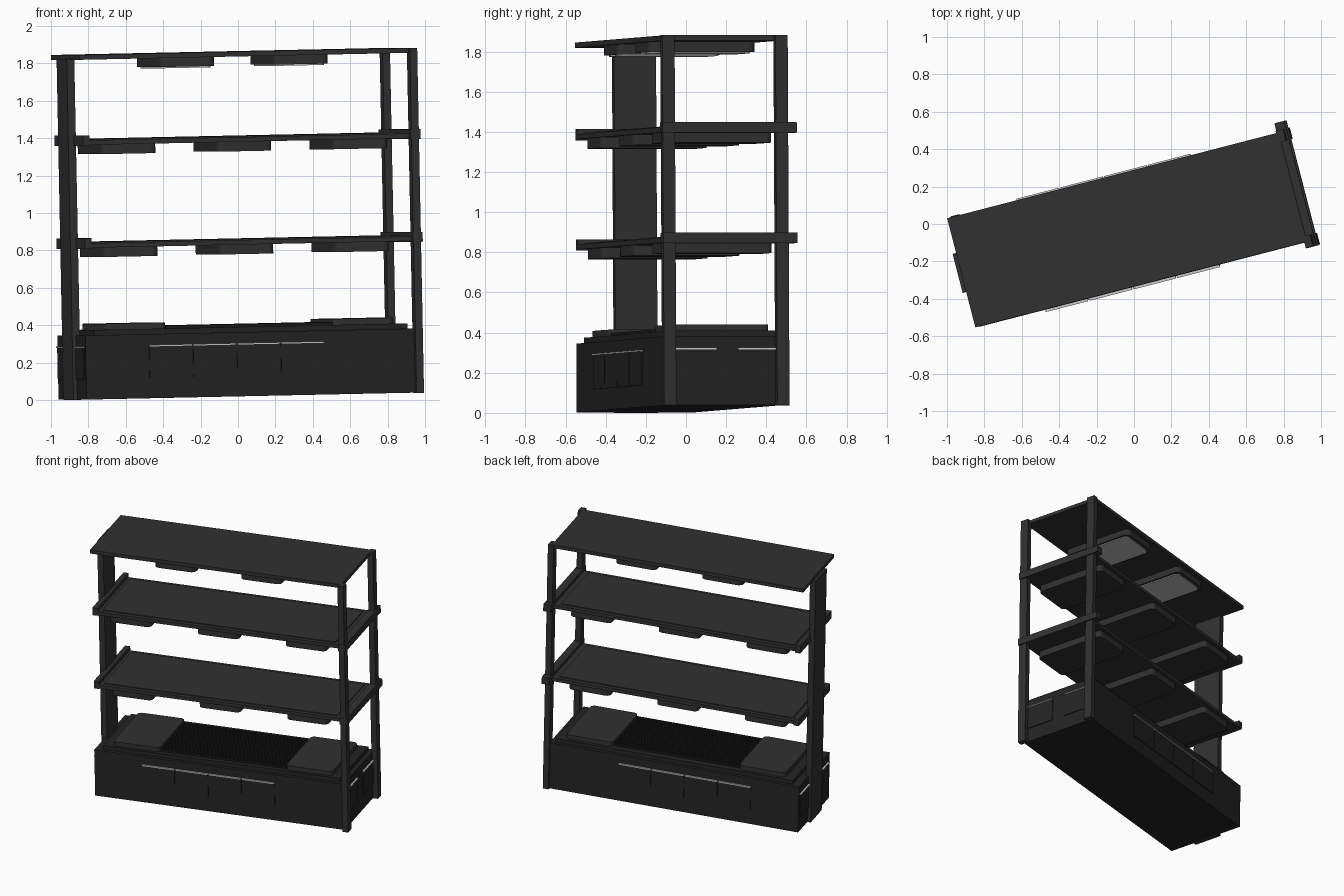
import bpy, bmesh, math
from mathutils import Matrix

if "Cube" in bpy.data.objects:
    bpy.data.objects.remove(bpy.data.objects["Cube"])

# The whole unit is turned in plan and leans slightly along its length
PLACE = (Matrix.Translation((0, 0, 0.019)) @ Matrix.Rotation(math.radians(14.5), 4, 'Z')
         @ Matrix.Rotation(-0.0205, 4, 'Y'))


def material(name, v):
    m = bpy.data.materials.new(name)
    m.diffuse_color = (v, v, v, 1)
    m.use_nodes = True
    m.node_tree.nodes["Principled BSDF"].inputs["Base Color"].default_value = m.diffuse_color
    return m


FRAME = material("frame_dark", 0.03)
BASE = material("base_black", 0.017)
SLAT = material("slat_black", 0.01)
LAMP = material("lamp_grey", 0.5)
HANDLE = material("handle_pale", 0.75)


def box(name, u, v, w, mat, radius=0.0):
    """Box from (min, max) ranges; radius rounds the upright corners."""
    bm = bmesh.new()
    bmesh.ops.create_cube(bm, size=1)
    for p in bm.verts:
        for i, (a, b) in enumerate((u, v, w)):
            p.co[i] = a if p.co[i] < 0 else b
    if radius:
        up = [e for e in bm.edges
              if abs(e.verts[0].co.z - e.verts[1].co.z) > 1e-6]
        bmesh.ops.bevel(bm, geom=up, offset=radius, segments=4,
                        profile=0.5, affect='EDGES')
    mesh = bpy.data.meshes.new(name)
    bm.to_mesh(mesh)
    bm.free()
    mesh.materials.append(mat)
    ob = bpy.data.objects.new(name, mesh)
    bpy.context.collection.objects.link(ob)
    ob.matrix_world = PLACE
    return ob


U0, U1, V0, V1 = -0.92, 0.90, -0.325, 0.275

# Base cabinet with stepped top
box("base_cabinet", (U0, U1), (V0, V1), (0.002, 0.345), BASE)
box("base_step", (-0.865, 0.865), (V0 + 0.025, V1 - 0.025), (0.345, 0.373), BASE)

# Raised end blocks and slatted middle
for s in (-1, 1):
    c = s * 0.63
    box("end_block", (c - 0.17, c + 0.17), (-0.28, 0.225), (0.373, 0.405), FRAME, 0.03)
for i in range(16):
    v = -0.265 + i * 0.03
    box("slat", (-0.46, 0.46), (v, v + 0.018), (0.373, 0.388), SLAT)

# Drawers on front and back, each with a thin pale handle
for i in range(4):
    a = -0.57 + i * 0.2425
    b = a + 0.236
    for face, d in ((V0, -1), (V1, 1)):
        box("drawer_front", (a, b), sorted((face, face + d * 0.006)), (0.11, 0.279), BASE)
        box("drawer_handle", (a, b), sorted((face, face + d * 0.013)), (0.279, 0.287), HANDLE)

# Pairs of doors on both ends
for a, b in ((-0.295, -0.075), (0.035, 0.26)):
    for face, d in ((U0, -1), (U1, 1)):
        box("end_door", sorted((face, face + d * 0.006)), (a, b), (0.11, 0.279), BASE)
        box("end_handle", sorted((face, face + d * 0.013)), (a, b), (0.279, 0.287), HANDLE)

# Two slim posts at the right end, one wide pillar at the left end
for a, b in ((-0.354, -0.291), (0.228, 0.291)):
    box("right_post", (0.895, 0.936), (a, b), (0.0, 1.845), FRAME)
box("left_pillar", (-0.942, -0.90), (-0.128, 0.088), (-0.001, 1.825), FRAME)

# Two shelves: deck, inner panel, end bars and boxes underneath
for z in (0.0, 0.55):
    box("shelf_deck", (U0 + 0.01, U1), (V0, V1), (z + 0.813, z + 0.838), FRAME)
    box("shelf_panel", (-0.85, 0.85), (V0 + 0.03, V1 - 0.03), (z + 0.838, z + 0.844), FRAME)
    box("left_bar", (-0.912, -0.875), (V0, V1 + 0.01), (z + 0.808, z + 0.864), FRAME)
    box("right_bar", (0.89, 0.945), (-0.357, 0.333), (z + 0.808, z + 0.86), FRAME)
    for c in (-0.65, -0.01, 0.63):
        box("under_box", (c - 0.15, c + 0.15), (-0.3, 0.25), (z + 0.762, z + 0.813), FRAME, 0.03)

# Top board with two lamp housings
box("top_board", (-0.922, 0.91), (-0.323, 0.28), (1.819, 1.845), FRAME)
for c in (-0.315, 0.312):
    box("lamp_housing", (c - 0.15, c + 0.15), (-0.3, 0.25), (1.771, 1.819), FRAME, 0.035)
    box("lamp_panel", (c - 0.135, c + 0.135), (-0.28, 0.23), (1.764, 1.771), LAMP, 0.035)
